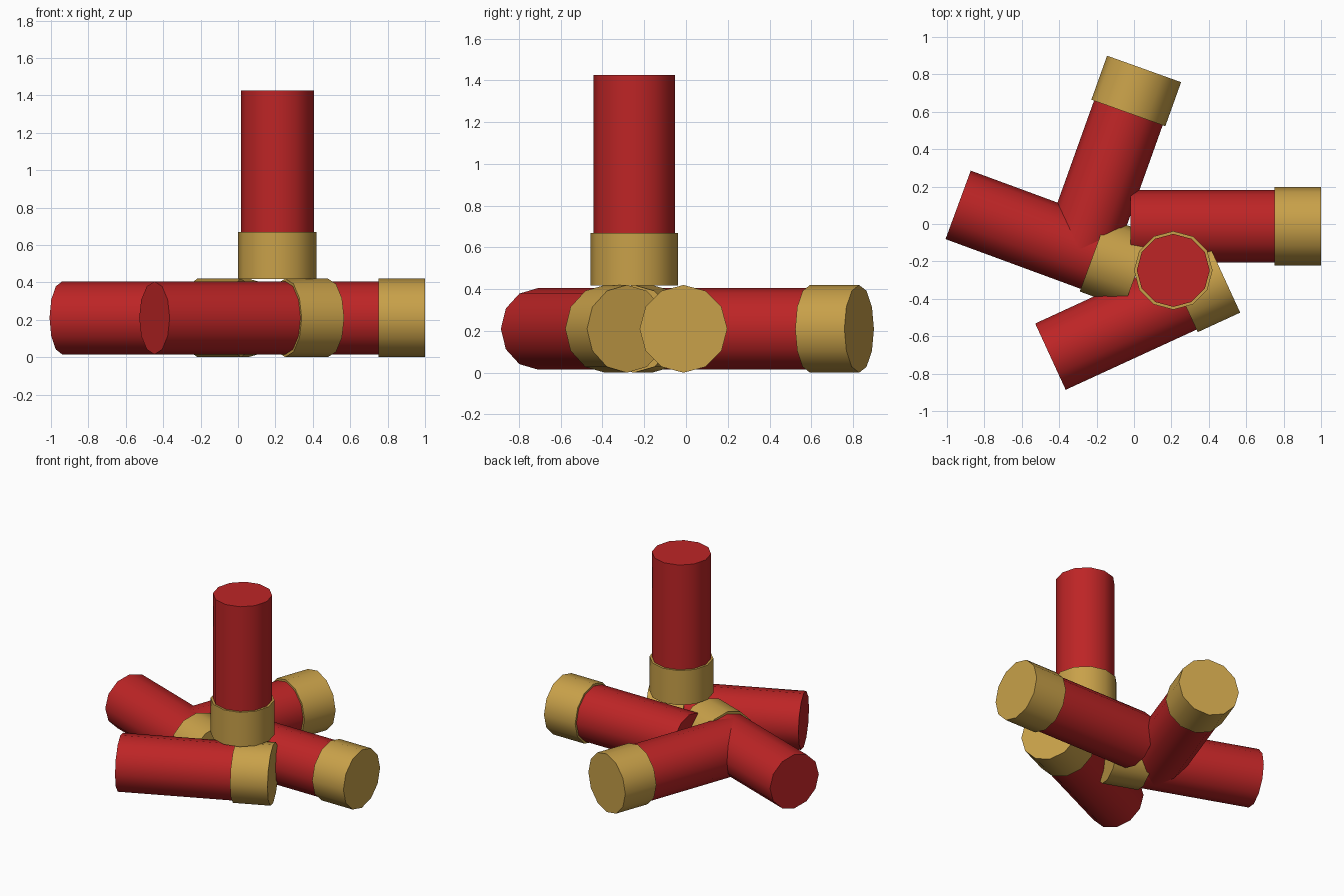
import bpy
import bmesh
import math
from mathutils import Matrix, Vector

cube = bpy.data.objects.get("Cube")
if cube:
    bpy.data.objects.remove(cube, do_unlink=True)


def make_material(name, color):
    mat = bpy.data.materials.new(name)
    mat.use_nodes = True
    mat.diffuse_color = color
    mat.node_tree.nodes["Principled BSDF"].inputs["Base Color"].default_value = color
    return mat


RED = make_material("red_plastic", (0.51, 0.018, 0.019, 1))
BRASS = make_material("brass", (0.58, 0.355, 0.067, 1))
SIDES, CAP_LENGTH = 12, 0.25
BRASS_RADIUS, RED_RADIUS = 0.21, 0.195


def cylinder(name, base, direction, radius, length, mat):
    """Twelve-sided closed cylinder running from base along direction."""
    axis = Vector(direction).normalized()
    side = Vector((1, 0, 0)) if abs(axis.z) > 0.9 else Vector((0, 0, 1))
    frame = Matrix((side, axis.cross(side), axis)).transposed().to_4x4()
    bm = bmesh.new()
    bmesh.ops.create_cone(bm, cap_ends=True, segments=SIDES,
                          radius1=radius, radius2=radius, depth=length)
    # Put the base at the origin, with a vertex on the side axis
    bmesh.ops.translate(bm, verts=bm.verts, vec=(0, 0, length / 2))
    bm.transform(Matrix.Translation(base) @ frame)
    bmesh.ops.recalc_face_normals(bm, faces=bm.faces)
    mesh = bpy.data.meshes.new(name)
    bm.to_mesh(mesh)
    bm.free()
    mesh.materials.append(mat)
    obj = bpy.data.objects.new(name, mesh)
    bpy.context.collection.objects.link(obj)
    bpy.ops.object.select_all(action="DESELECT")
    obj.select_set(True)
    bpy.context.view_layer.objects.active = obj
    bpy.ops.object.shade_smooth_by_angle(angle=math.radians(40))
    return obj


def cartridge(name, base, direction, length):
    """Brass cap at the base, narrower red tube beyond it."""
    axis = Vector(direction).normalized()
    base = Vector(base)
    cylinder(name + "_brass_cap", base, axis, BRASS_RADIUS, CAP_LENGTH, BRASS)
    cylinder(name + "_red_tube", base + axis * CAP_LENGTH, axis,
             RED_RADIUS, length - CAP_LENGTH, RED)


# Four lying cartridges: brass end position and heading of the red end
lying = {
    "left_cartridge": (1.0, -0.012, 180),
    "back_cartridge": (0.054, 0.829, 250.3),
    "right_cartridge": (0.017, -0.25, 159.8),
    "front_cartridge": (0.48, -0.283, 204.7),
}
for name, (x, y, heading) in lying.items():
    a = math.radians(heading)
    cartridge(name, (x, y, BRASS_RADIUS), (math.cos(a), math.sin(a), 0), 1.02)

# Upright cartridge resting on the pile
cartridge("upright_cartridge", (0.21, -0.248, 0.418), (0, 0, 1), 1.008)
